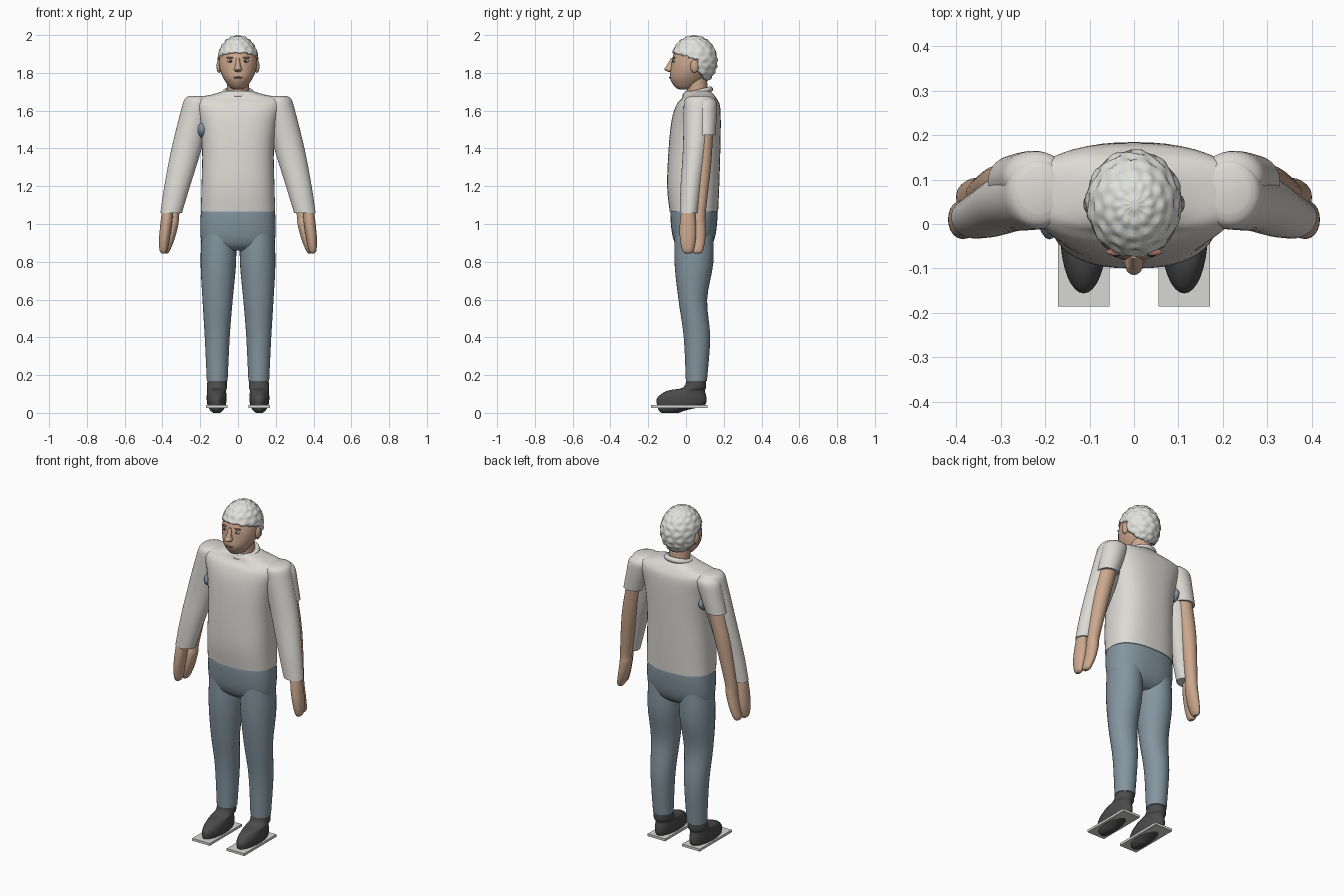
import bpy
import bmesh
import math
from mathutils import Vector

default_cube = bpy.data.objects.get("Cube")
if default_cube:
    bpy.data.objects.remove(default_cube, do_unlink=True)


def make_material(name, red, green, blue):
    material = bpy.data.materials.new(name)
    material.use_nodes = True
    colour = (red, green, blue, 1)
    material.diffuse_color = colour
    shader = next(n for n in material.node_tree.nodes if n.type == "BSDF_PRINCIPLED")
    shader.inputs["Base Color"].default_value = colour
    shader.inputs["Roughness"].default_value = 0.8
    return material


shirt_white = make_material("shirt off white", 0.72, 0.70, 0.66)
hair_white = make_material("hair white", 0.74, 0.74, 0.71)
trouser_blue = make_material("trouser blue grey", 0.23, 0.30, 0.35)
skin_tan = make_material("skin tan", 0.60, 0.39, 0.27)
shoe_grey = make_material("shoe charcoal", 0.07, 0.07, 0.07)
plate_grey = make_material("plate light grey", 0.68, 0.68, 0.66)
eye_dark = make_material("eye dark", 0.05, 0.04, 0.035)
eye_white = make_material("eye white", 0.6, 0.58, 0.55)
lip_brown = make_material("lip brown", 0.34, 0.17, 0.12)


def finish(bm, name, material, smooth_angle=40):
    """Turn a bmesh into a smooth shaded object."""
    bmesh.ops.recalc_face_normals(bm, faces=bm.faces)
    mesh = bpy.data.meshes.new(name)
    bm.to_mesh(mesh)
    bm.free()
    mesh.materials.append(material)
    part = bpy.data.objects.new(name, mesh)
    bpy.context.collection.objects.link(part)
    bpy.ops.object.select_all(action="DESELECT")
    part.select_set(True)
    bpy.context.view_layer.objects.active = part
    bpy.ops.object.shade_smooth_by_angle(angle=math.radians(smooth_angle))
    return part


def spline_rings(rings, steps):
    """Smoothly interpolate between cross-sections."""
    points = [Vector(r) for r in rings]
    result = []
    for i in range(len(points) - 1):
        a, b = points[max(i - 1, 0)], points[i]
        c, d = points[i + 1], points[min(i + 2, len(points) - 1)]
        for k in range(steps):
            t = k / steps
            result.append(b + (c - a) * t / 2
                          + (a * 2 - b * 5 + c * 4 - d) * t * t / 2
                          + (b * 3 - a - c * 3 + d) * t ** 3 / 2)
    return result + [points[-1]]


def loft(name, material, rings, side=1, power=2, segments=32, steps=4):
    """Skin horizontal ovals given as height, x, y, half width, half depth."""
    bm = bmesh.new()
    loops = []
    for z, x, y, width, depth in spline_rings(rings, steps):
        loop = []
        for k in range(segments):
            angle = math.tau * k / segments
            c, s = math.cos(angle), math.sin(angle)
            px = math.copysign(abs(c) ** (2 / power), c) * width
            py = math.copysign(abs(s) ** (2 / power), s) * depth
            loop.append(bm.verts.new((side * x + px, y + py, z)))
        loops.append(loop)
    for low, high in zip(loops, loops[1:]):
        for k in range(segments):
            n = (k + 1) % segments
            bm.faces.new((low[k], low[n], high[n], high[k]))
    bm.faces.new(loops[0])
    bm.faces.new(loops[-1])
    return finish(bm, name, material)


def ellipsoid(name, material, centre, radii, segments=20):
    bm = bmesh.new()
    bmesh.ops.create_uvsphere(bm, u_segments=segments, v_segments=segments // 2, radius=1)
    for v in bm.verts:
        v.co = Vector(centre) + v.co * Vector(radii)
    return finish(bm, name, material, 60)


# Shirt body and collar
loft("shirt_body", shirt_white, [
    (1.065, 0, 0.042, 0.197, 0.128), (1.2, 0, 0.038, 0.193, 0.138),
    (1.4, 0, 0.045, 0.19, 0.137), (1.55, 0, 0.054, 0.21, 0.13),
    (1.63, 0, 0.064, 0.24, 0.115), (1.665, 0, 0.07, 0.235, 0.092),
    (1.685, 0, 0.067, 0.14, 0.08), (1.705, 0, 0.063, 0.075, 0.066)],
    power=2.5, segments=48)
bpy.ops.mesh.primitive_torus_add(location=(0, 0.062, 1.697), rotation=(0.25, 0, 0),
                                 major_radius=0.068, minor_radius=0.015,
                                 major_segments=32, minor_segments=10)
collar = bpy.context.object
collar.name = "collar"
collar.data.materials.append(shirt_white)
bpy.ops.object.shade_smooth_by_angle(angle=1)

# Undershirt showing at one armpit
ellipsoid("undershirt_patch", trouser_blue, (-0.19, 0.055, 1.5), (0.032, 0.09, 0.05))

# Hips
loft("trouser_hips", trouser_blue, [
    (1.1, 0, 0.042, 0.188, 0.118), (1.05, 0, 0.042, 0.197, 0.125),
    (0.95, 0, 0.042, 0.199, 0.116), (0.89, 0, 0.042, 0.185, 0.095),
    (0.86, 0, 0.042, 0.13, 0.06)], power=2.4, segments=48)

for label, side in (("left", 1), ("right", -1)):
    # Long front sleeve and its hand
    loft(label + "_long_sleeve", shirt_white, [
        (1.677, 0.215, 0.075, 0.045, 0.05), (1.66, 0.215, 0.07, 0.068, 0.075),
        (1.6, 0.222, 0.062, 0.08, 0.075), (1.4, 0.272, 0.05, 0.08, 0.066),
        (1.2, 0.322, 0.027, 0.068, 0.056), (1.058, 0.354, 0.015, 0.057, 0.048)], side)
    loft(label + "_front_hand", skin_tan, [
        (1.09, 0.37, 0.012, 0.03, 0.034), (1.0, 0.38, 0.01, 0.031, 0.043),
        (0.92, 0.39, 0.01, 0.028, 0.042), (0.86, 0.395, 0.01, 0.02, 0.03),
        (0.843, 0.395, 0.01, 0.008, 0.015)], side, segments=20)

    # Short rear sleeve with bare arm and hand
    loft(label + "_short_sleeve", shirt_white, [
        (1.668, 0.215, 0.1, 0.045, 0.04), (1.64, 0.22, 0.105, 0.07, 0.058),
        (1.56, 0.242, 0.102, 0.066, 0.06), (1.47, 0.268, 0.098, 0.06, 0.057)], side)
    loft(label + "_bare_arm", skin_tan, [
        (1.5, 0.26, 0.095, 0.05, 0.049), (1.3, 0.305, 0.088, 0.044, 0.044),
        (1.06, 0.342, 0.07, 0.033, 0.034), (1.0, 0.347, 0.065, 0.032, 0.039),
        (0.92, 0.363, 0.062, 0.027, 0.04), (0.86, 0.38, 0.06, 0.02, 0.03),
        (0.843, 0.382, 0.06, 0.008, 0.015)], side, segments=24)

    # Trouser leg
    loft(label + "_trouser_leg", trouser_blue, [
        (1.0, 0.1, 0.042, 0.09, 0.1), (0.8, 0.104, 0.042, 0.094, 0.103),
        (0.6, 0.108, 0.036, 0.08, 0.076), (0.4, 0.11, 0.058, 0.066, 0.07),
        (0.17, 0.11, 0.055, 0.055, 0.056)], side)

    # Shoe and the plate beneath it
    loft(label + "_shoe", shoe_grey, [
        (0.19, 0.11, 0.055, 0.05, 0.051), (0.135, 0.112, 0.046, 0.053, 0.06),
        (0.117, 0.113, 0, 0.05, 0.1), (0.08, 0.113, -0.022, 0.053, 0.13),
        (0.04, 0.113, -0.028, 0.048, 0.125), (0.015, 0.113, -0.07, 0.035, 0.075),
        (0, 0.113, -0.085, 0.018, 0.045)], side)
    bm = bmesh.new()
    bmesh.ops.create_cube(bm, size=1)
    for v in bm.verts:
        v.co = Vector((side * 0.113, -0.035, 0.034)) + v.co * Vector((0.115, 0.3, 0.014))
    finish(bm, label + "_foot_plate", plate_grey)

    # Ear, eye and brow
    ellipsoid(label + "_ear", skin_tan, (side * 0.1, 0.045, 1.835), (0.014, 0.022, 0.035))
    ellipsoid(label + "_eye", eye_white, (side * 0.04, -0.065, 1.862), (0.018, 0.007, 0.008))
    ellipsoid(label + "_iris", eye_dark, (side * 0.04, -0.069, 1.862), (0.008, 0.006, 0.007))
    ellipsoid(label + "_brow", lip_brown, (side * 0.042, -0.063, 1.88), (0.022, 0.008, 0.004))

# Neck and head
loft("neck", skin_tan, [(1.66, 0, 0.062, 0.062, 0.055), (1.71, 0, 0.06, 0.058, 0.055),
                        (1.78, 0, 0.055, 0.058, 0.055)])
loft("head", skin_tan, [
    (1.712, 0, -0.005, 0.022, 0.03), (1.727, 0, 0, 0.045, 0.06),
    (1.77, 0, 0.01, 0.077, 0.094), (1.82, 0, 0.025, 0.097, 0.106),
    (1.87, 0, 0.032, 0.1, 0.106), (1.92, 0, 0.038, 0.09, 0.095),
    (1.96, 0, 0.045, 0.065, 0.07)])
ellipsoid("mouth", lip_brown, (0, -0.084, 1.775), (0.027, 0.006, 0.005))

# Nose tapering up to the bridge
loft("nose", skin_tan, [
    (1.806, 0, -0.08, 0.014, 0.016), (1.818, 0, -0.088, 0.021, 0.027),
    (1.84, 0, -0.08, 0.014, 0.022), (1.88, 0, -0.065, 0.009, 0.013)], segments=16)

# Wavy hair, trimmed along the hairline
bm = bmesh.new()
bmesh.ops.create_uvsphere(bm, u_segments=72, v_segments=48, radius=1)
for v in bm.verts:
    turn = math.atan2(v.co.x, v.co.y)
    rise = math.asin(max(-1, min(1, v.co.z)))
    wave = 1 + 0.035 * math.cos(rise) * math.sin(turn * 12 + math.sin(rise * 9)) * math.cos(rise * 13)
    wave += 0.015 * math.sin(rise * 22)
    v.co = Vector((0, 0.043, 1.864)) + v.co * wave * Vector((0.108, 0.122, 0.134))


def below_hairline(p):
    if p.y < 0.06:
        return p.z < 1.888 - p.y * 0.25
    return p.z < 1.81 - (p.y - 0.06) * 1.1


trimmed = [f for f in bm.faces if below_hairline(f.calc_center_median())]
bmesh.ops.delete(bm, geom=trimmed, context="FACES")
hair = finish(bm, "hair", hair_white, 60)
thickness = hair.modifiers.new("thickness", "SOLIDIFY")
thickness.thickness = 0.012
